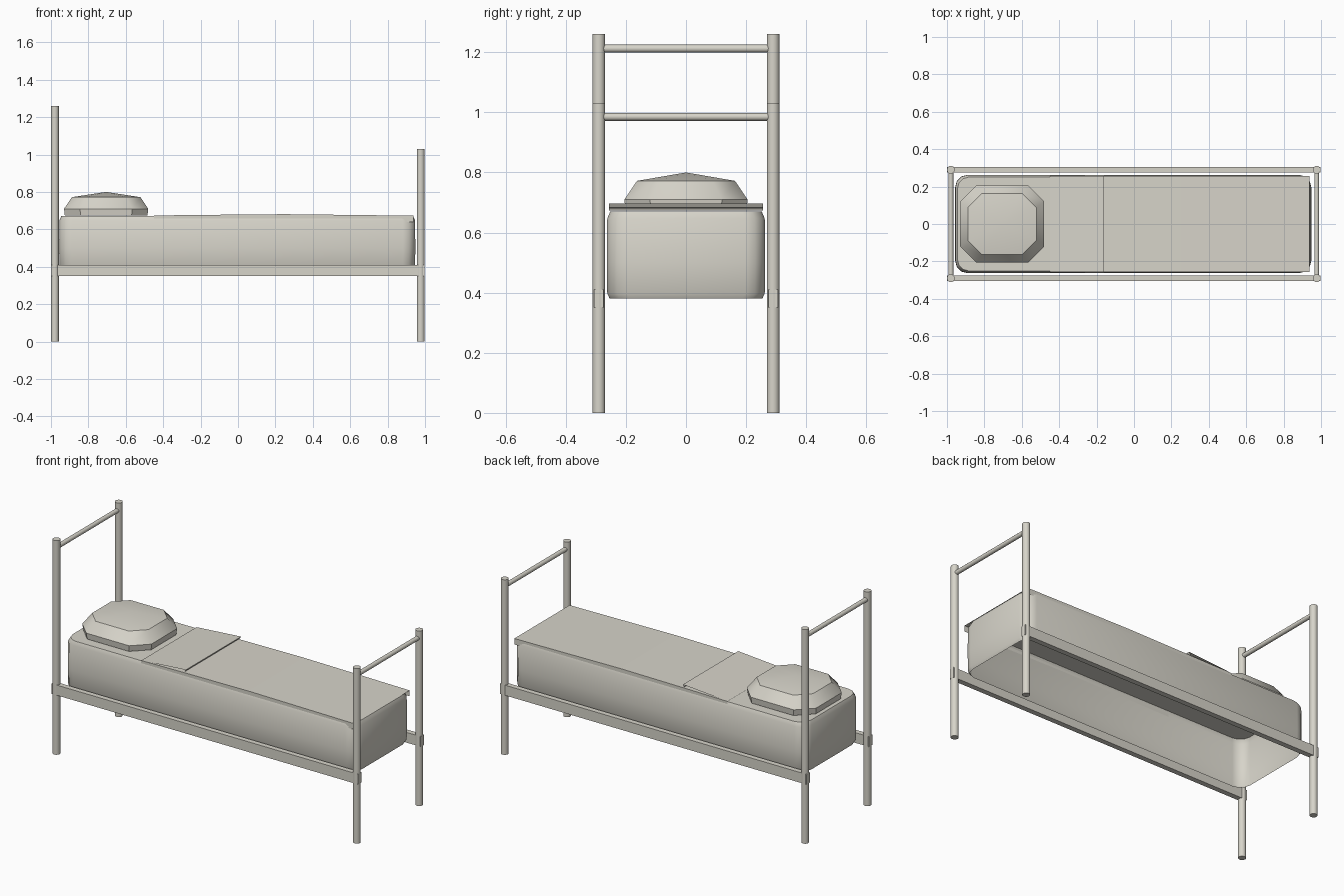
import bpy, bmesh, math
from mathutils import Vector

if "Cube" in bpy.data.objects:
    bpy.data.objects.remove(bpy.data.objects["Cube"])

mat = bpy.data.materials.new("warm off white")
mat.diffuse_color = (0.68, 0.66, 0.59, 1)
mat.use_nodes = True
mat.node_tree.nodes["Principled BSDF"].inputs["Base Color"].default_value = mat.diffuse_color


def make(name, bm, smooth=None, recalc=True):
    if recalc:
        bmesh.ops.recalc_face_normals(bm, faces=bm.faces)
    me = bpy.data.meshes.new(name)
    bm.to_mesh(me)
    bm.free()
    ob = bpy.data.objects.new(name, me)
    bpy.context.collection.objects.link(ob)
    me.materials.append(mat)
    if smooth:
        bpy.ops.object.select_all(action='DESELECT')
        ob.select_set(True)
        bpy.context.view_layer.objects.active = ob
        bpy.ops.object.shade_smooth_by_angle(angle=math.radians(smooth))
    return ob


def tube(name, a, b, r, sides):
    a, b = Vector(a), Vector(b)
    bm = bmesh.new()
    bmesh.ops.create_cone(bm, cap_ends=True, segments=sides, radius1=r, radius2=r,
                          depth=(b - a).length)
    rot = (b - a).to_track_quat('Z', 'Y').to_matrix()
    bmesh.ops.rotate(bm, matrix=rot, verts=bm.verts)
    bmesh.ops.translate(bm, vec=(a + b) / 2, verts=bm.verts)
    return make(name, bm, 50)


def box(name, lo, hi):
    bm = bmesh.new()
    bmesh.ops.create_cube(bm, size=1)
    for v in bm.verts:
        v.co = [(l + h) / 2 + c * (h - l) for l, h, c in zip(lo, hi, v.co)]
    return make(name, bm)


def round_rect(cx, hx, hy, r, seg, z):
    """Rounded rectangle outline; seg=1 gives chamfered corners."""
    pts = []
    for q, (sx, sy) in enumerate(((1, 1), (-1, 1), (-1, -1), (1, -1))):
        for i in range(seg + 1):
            t = math.pi / 2 * (q + i / seg)
            pts.append((cx + sx * (hx - r) + r * math.cos(t),
                        sy * (hy - r) + r * math.sin(t), z))
    return pts


def loft(bm, outlines):
    rings = [[bm.verts.new(p) for p in o] for o in outlines]
    n = len(rings[0])
    for a, b in zip(rings, rings[1:]):
        for i in range(n):
            j = (i + 1) % n
            bm.faces.new((a[i], a[j], b[j], b[i]))
    return rings


# Posts and end bars
for end, x, h, bar_z in (("head", -0.979, 1.26, 1.212), ("foot", 0.977, 1.03, 0.985)):
    for side, s in (("front", -1), ("back", 1)):
        tube(f"{end}_post_{side}", (x, s * 0.29, 0), (x, s * 0.29, h), 0.021, 16)
    tube(f"{end}_bar", (x, -0.28, bar_z), (x, 0.28, bar_z), 0.013, 12)

# Side rails
for side, s in (("front", -1), ("back", 1)):
    y0, y1 = sorted((s * 0.275, s * 0.306))
    box(f"side_rail_{side}", (-0.999, y0, 0.35), (0.997, y1, 0.41))

# Mattress, open underneath
bm = bmesh.new()
rings = loft(bm, [round_rect(-0.004, 0.952 - i, 0.263 - i, 0.066, 3, z)
                  for z, i in ((0.38, 0.009), (0.397, 0.001), (0.5, 0), (0.647, 0.001), (0.67, 0.011))])
bm.faces.new(rings[-1])
make("mattress", bm, 40)

# Pillow with chamfered corners and a domed top
bm = bmesh.new()
rings = loft(bm, [round_rect(-0.705, 0.225 - i, 0.205 - i, c, 1, z)
                  for z, i, c in ((0.674, 0.004, 0.085), (0.71, 0, 0.085), (0.772, 0.042, 0.075))])
bm.faces.new(rings[0][::-1])
tip = bm.verts.new((-0.705, 0, 0.80))
top = rings[-1]
for i in range(8):
    bm.faces.new((top[i], top[(i + 1) % 8], tip))
make("pillow", bm, 40)

# Blanket sheet with its turned-back flap, and narrow tucked edges
bm = bmesh.new()
profile = [(0.938, 0.673), (0.25, 0.681), (-0.2, 0.677), (-0.45, 0.674),
           (-0.16, 0.696), (-0.168, 0.683)]
cols = [[bm.verts.new((x, y, z)) for x, z in profile] for y in (-0.257, 0.257)]
for i in range(len(profile) - 1):
    bm.faces.new((cols[0][i], cols[0][i + 1], cols[1][i + 1], cols[1][i]))
for col in cols:
    low = [bm.verts.new(v.co - Vector((0, 0, 0.035))) for v in col[:4]]
    for i in range(3):
        bm.faces.new((col[i], col[i + 1], low[i + 1], low[i]))
make("blanket", bm)
